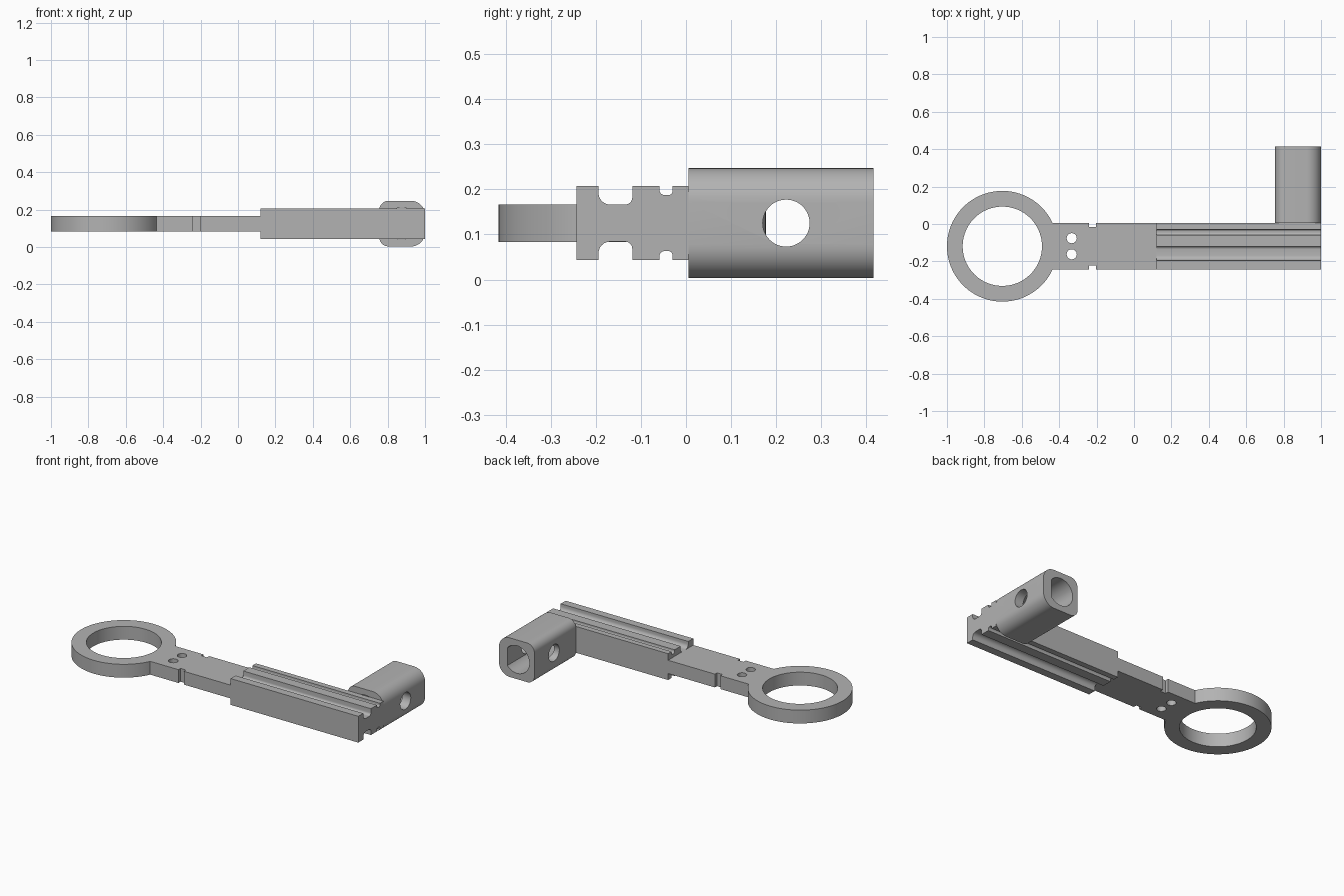
import bpy, bmesh
from math import cos, sin, pi, radians
from mathutils import Vector

if "Cube" in bpy.data.objects:
    bpy.data.objects.remove(bpy.data.objects["Cube"], do_unlink=True)

grey = bpy.data.materials.new("plain grey")
grey.use_nodes = True
grey.diffuse_color = (0.45, 0.45, 0.45, 1)
grey.node_tree.nodes["Principled BSDF"].inputs["Base Color"].default_value = (0.45, 0.45, 0.45, 1)

# Mapping of a 2D outline plus depth to 3D for each extrusion axis
AXES = {
    "x": lambda a, b, d: (d, a, b),
    "y": lambda a, b, d: (a, d, b),
    "z": lambda a, b, d: (a, b, d),
}


def prism(name, outline, axis, low, high):
    bm = bmesh.new()
    place = AXES[axis]
    bottom = [bm.verts.new(place(a, b, low)) for a, b in outline]
    top = [bm.verts.new(place(a, b, high)) for a, b in outline]
    bm.faces.new(bottom)
    bm.faces.new(top)
    n = len(outline)
    for i in range(n):
        j = (i + 1) % n
        bm.faces.new((bottom[i], bottom[j], top[j], top[i]))
    bmesh.ops.recalc_face_normals(bm, faces=bm.faces)
    mesh = bpy.data.meshes.new(name)
    bm.to_mesh(mesh)
    bm.free()
    mesh.materials.append(grey)
    obj = bpy.data.objects.new(name, mesh)
    bpy.context.collection.objects.link(obj)
    return obj


def arc(cx, cy, r, start, end, steps):
    angles = [radians(start + (end - start) * i / steps) for i in range(steps + 1)]
    return [(cx + r * cos(t), cy + r * sin(t)) for t in angles]


def circle(cx, cy, r, n=64):
    return arc(cx, cy, r, 0, 360, n)[:-1]


def box(x0, x1, y0, y1):
    return [(x0, y0), (x1, y0), (x1, y1), (x0, y1)]


def activate(obj):
    bpy.ops.object.select_all(action="DESELECT")
    obj.select_set(True)
    bpy.context.view_layer.objects.active = obj


def combine(obj, other, operation):
    activate(obj)
    mod = obj.modifiers.new("combine", "BOOLEAN")
    mod.operation = operation
    mod.solver = "EXACT"
    mod.object = other
    bpy.ops.object.modifier_apply(modifier=mod.name)
    bpy.data.objects.remove(other, do_unlink=True)


def finish(obj):
    activate(obj)
    bpy.ops.object.shade_smooth_by_angle(angle=radians(30))


MID_Y, MID_Z = -0.119, 0.125
SIDE = 0.124
PLATE_LOW, PLATE_HIGH = 0.083, 0.166
FRONT, BACK = MID_Y - SIDE, MID_Y + SIDE

# Ring and flat arm, with side notches, screw holes and the large opening
ring_x = -0.704
arm = prism("ring_and_arm", circle(ring_x, MID_Y, 0.296, 96), "z", PLATE_LOW, PLATE_HIGH)
combine(arm, prism("arm_plate", box(-0.6, 0.12, FRONT, BACK), "z", PLATE_LOW, PLATE_HIGH), "UNION")
cuts = [circle(ring_x, MID_Y, 0.212, 96)]
for side in (-1, 1):
    cuts.append(circle(-0.333, MID_Y + side * 0.043, 0.027, 32))
    edge = MID_Y + side * SIDE
    cuts.append(box(-0.241, -0.203, edge - 0.021, edge + 0.021))
for outline in cuts:
    combine(arm, prism("cutter", outline, "z", 0, 0.3), "DIFFERENCE")
finish(arm)

# Grooved rail: upper half of the section, mirrored below
TOP = 0.207


def groove(y0, y1, floor, r0, r1):
    return ([(y0, TOP)] + arc(y0 + r0, floor + r0, r0, 180, 270, 6)
            + arc(y1 - r1, floor + r1, r1, 270, 360, 6) + [(y1, TOP)])


upper = [(FRONT, TOP)]
upper += groove(-0.194, -0.119, PLATE_HIGH, 0.026, 0.016)
upper += groove(-0.059, -0.03, 0.187, 0.012, 0.009)
upper += [(BACK, TOP)]
lower = [(y, 2 * MID_Z - z) for y, z in reversed(upper)]
finish(prism("grooved_rail", upper + lower, "x", 0.12, 1.0))

# Rounded clamp block with a flat-sided bore and a cross hole
x0, x1, z0, z1 = 0.755, 1.0, 0.003, 0.247
big, small = 0.075, 0.05
section = (arc(x1 - big, z0 + big, big, 270, 360, 10)
           + arc(x1 - big, z1 - big, big, 0, 90, 10)
           + arc(x0 + small, z1 - small, small, 90, 180, 10)
           + arc(x0 + small, z0 + small, small, 180, 270, 10))
block = prism("clamp_block", section, "y", BACK, 0.415)
bore = arc(0.876, MID_Z, 0.086, 40, 320, 48)
combine(block, prism("cutter", bore, "y", -0.1, 0.5), "DIFFERENCE")
combine(block, prism("cutter", circle(0.222, MID_Z, 0.052, 48), "x", 0.6, 1.1), "DIFFERENCE")
finish(block)
